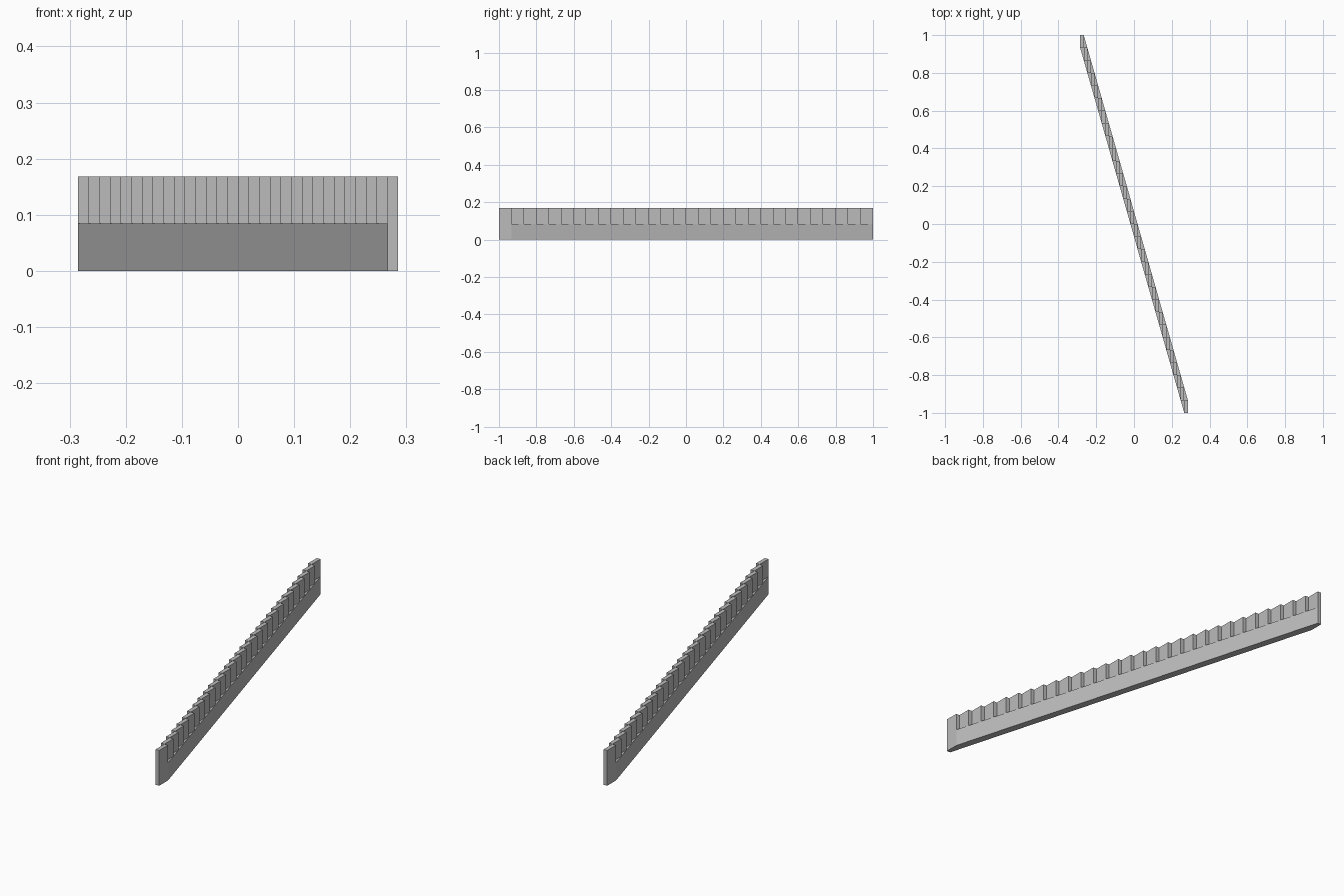
import bpy
import bmesh

cube = bpy.data.objects.get("Cube")
if cube:
    bpy.data.objects.remove(cube, do_unlink=True)

STEPS = 30
HALF_X, HALF_Y = 0.285, 1.0
BASE_H, TOP_H = 0.084, 0.168
DX, DY = 2 * HALF_X / STEPS, 2 * HALF_Y / STEPS

grey = bpy.data.materials.new("stone grey")
grey.use_nodes = True
colour = (0.5, 0.5, 0.5, 1)
grey.diffuse_color = colour
grey.node_tree.nodes["Principled BSDF"].inputs["Base Color"].default_value = colour


def prism(bm, outline, z0, z1):
    """Extrude a counter-clockwise outline from z0 to z1."""
    low = [bm.verts.new((x, y, z0)) for x, y in outline]
    high = [bm.verts.new((x, y, z1)) for x, y in outline]
    bm.faces.new(low[::-1])
    bm.faces.new(high)
    for i in range(len(low)):
        j = (i + 1) % len(low)
        bm.faces.new((low[i], low[j], high[j], high[i]))


def finish(bm, name):
    mesh = bpy.data.meshes.new(name)
    bm.to_mesh(mesh)
    bm.free()
    mesh.materials.append(grey)
    obj = bpy.data.objects.new(name, mesh)
    bpy.context.collection.objects.link(obj)


# Diagonal wall with squared-off ends
half = [(HALF_X, -HALF_Y), (HALF_X, -HALF_Y + DY), (-HALF_X + DX, HALF_Y)]
bm = bmesh.new()
prism(bm, half + [(-x, -y) for x, y in half], 0, BASE_H)
finish(bm, "wall_base")

# Stepped row of blocks along the top, corner to corner
bm = bmesh.new()
for i in range(STEPS):
    x, y = -HALF_X + i * DX, HALF_Y - i * DY
    prism(bm, [(x, y - DY), (x + DX, y - DY), (x + DX, y), (x, y)], BASE_H, TOP_H)
finish(bm, "stepped_blocks")
